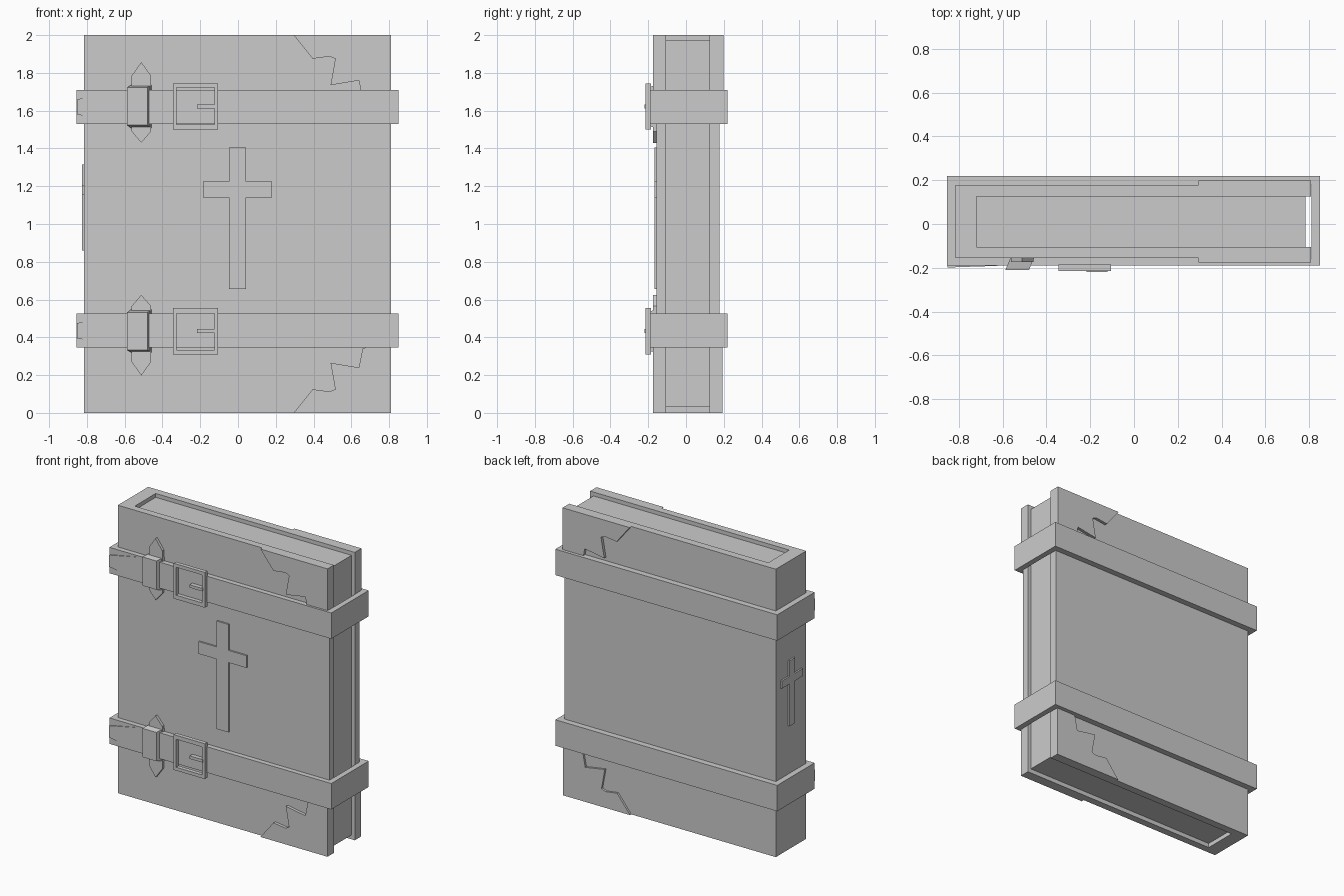
import bpy, bmesh

if "Cube" in bpy.data.objects:
    bpy.data.objects.remove(bpy.data.objects["Cube"])

MID = 2.055  # the lower strap set mirrors the upper one: z -> MID - z


def mesh_object(name, verts, faces):
    mesh = bpy.data.meshes.new(name)
    bm = bmesh.new()
    vs = [bm.verts.new(v) for v in verts]
    for f in faces:
        bm.faces.new([vs[i] for i in f])
    bmesh.ops.recalc_face_normals(bm, faces=bm.faces)
    bm.to_mesh(mesh)
    bm.free()
    obj = bpy.data.objects.new(name, mesh)
    bpy.context.collection.objects.link(obj)
    return obj


def loft(name, a, b):
    """Solid between two matching outlines."""
    n = len(a)
    sides = [(i, (i + 1) % n, n + (i + 1) % n, n + i) for i in range(n)]
    return mesh_object(name, a + b, [tuple(range(n)), tuple(range(n, 2 * n))] + sides)


def prism(name, pts, lo, hi, axis='y'):
    """Extrude a 2D outline along an axis; y takes (x,z), z takes (x,y), x takes (y,z)."""
    put = {'x': lambda p, d: (d, p[0], p[1]),
           'y': lambda p, d: (p[0], d, p[1]),
           'z': lambda p, d: (p[0], p[1], d)}[axis]
    return loft(name, [put(p, lo) for p in pts], [put(p, hi) for p in pts])


def rect(x0, x1, z0, z1):
    return [(x0, z0), (x1, z0), (x1, z1), (x0, z1)]


def ring(name, outer, inner, lo, hi, axis):
    """Rectangular frame extruded along an axis."""
    o, i = rect(*outer), rect(*inner)
    put = (lambda p, d: (p[0], d, p[1])) if axis == 'y' else (lambda p, d: (p[0], p[1], d))
    verts = [put(p, d) for d in (lo, hi) for p in o + i]
    faces = []
    for k in range(4):
        m = (k + 1) % 4
        faces += [(k, m, 4 + m, 4 + k), (8 + k, 8 + m, 12 + m, 12 + k),
                  (k, m, 8 + m, 8 + k), (4 + k, 4 + m, 12 + m, 12 + k)]
    return mesh_object(name, verts, faces)


def cross_outline(c, z0, z1, a0, a1, stem, arm):
    return [(c - stem, z0), (c + stem, z0), (c + stem, a0), (c + arm, a0),
            (c + arm, a1), (c + stem, a1), (c + stem, z1), (c - stem, z1),
            (c - stem, a1), (c - arm, a1), (c - arm, a0), (c - stem, a0)]


# Cover: C-shaped section with the spine on the left
prism("cover", [(-.815, -.155), (.81, -.155), (.81, -.105), (-.72, -.105),
                (-.72, .125), (.81, .125), (.81, .178), (-.815, .178)], 0, 2, 'z')
prism("pages", rect(-.72, .785, -.105, .125), .03, 1.973, 'z')

# Jagged corner plates on front and back, top and bottom
jag = [(.295, 2), (.395, 1.875), (.485, 1.887), (.515, 1.875), (.49, 1.735),
       (.64, 1.76), (.66, 1.66), (.81, 1.6), (.81, 2)]
for row, flip in (("top", False), ("bottom", True)):
    pts = [(x, 2 - z) if flip else (x, z) for x, z in jag]
    prism(f"corner_front_{row}", pts, -.175, -.155)
    prism(f"corner_back_{row}", pts, .178, .198 if not flip else .192)

# Raised crosses on the front and the spine
prism("front_cross", cross_outline(0 - .003, .655, 1.405, 1.14, 1.225, .045, .183), -.166, -.155)
prism("spine_cross", cross_outline(.012, .86, 1.315, 1.154, 1.206, .03, .115), -.826, -.815, 'x')

# Straps with their fittings, upper set and mirrored lower set
for row, flip in (("upper", False), ("lower", True)):
    def fz(z):
        return MID - z if flip else z

    def fp(pts):
        return [(x, fz(z)) for x, z in pts]

    ring(f"strap_{row}", (-.855, .85, -.19, .22), (-.815, .812, -.155, .178),
         fz(1.53), fz(1.71), 'z')

    # Tapered loose end rising slightly from the strap
    tip = fp([(-.853, 1.58), (-.62, 1.535), (-.62, 1.705), (-.853, 1.66)])
    rise = [-.199, -.191, -.191, -.199]
    loft(f"strap_tip_{row}", [(x, y, z) for (x, z), y in zip(tip, rise)],
         [(x, -.185, z) for x, z in tip])

    # Slanted keeper block
    loft(f"keeper_{row}",
         [(x, -.21, z) for x, z in fp(rect(-.588, -.48, 1.523, 1.723))],
         [(x, -.155, z) for x, z in fp(rect(-.565, -.457, 1.507, 1.735))])

    # Pointed tab behind the keeper
    prism(f"tab_{row}", fp([(-.512, 1.43), (-.46, 1.49), (-.46, 1.785),
                            (-.512, 1.857), (-.563, 1.785), (-.563, 1.49)]), -.174, -.155)

    # Buckle frame and pin
    ring(f"buckle_{row}", (-.345, -.105, fz(1.5), fz(1.745)),
         (-.325, -.125, fz(1.528), fz(1.722)), -.214, -.186, 'y')
    prism(f"buckle_pin_{row}", fp(rect(-.218, -.12, 1.612, 1.632)), -.22, -.188)
